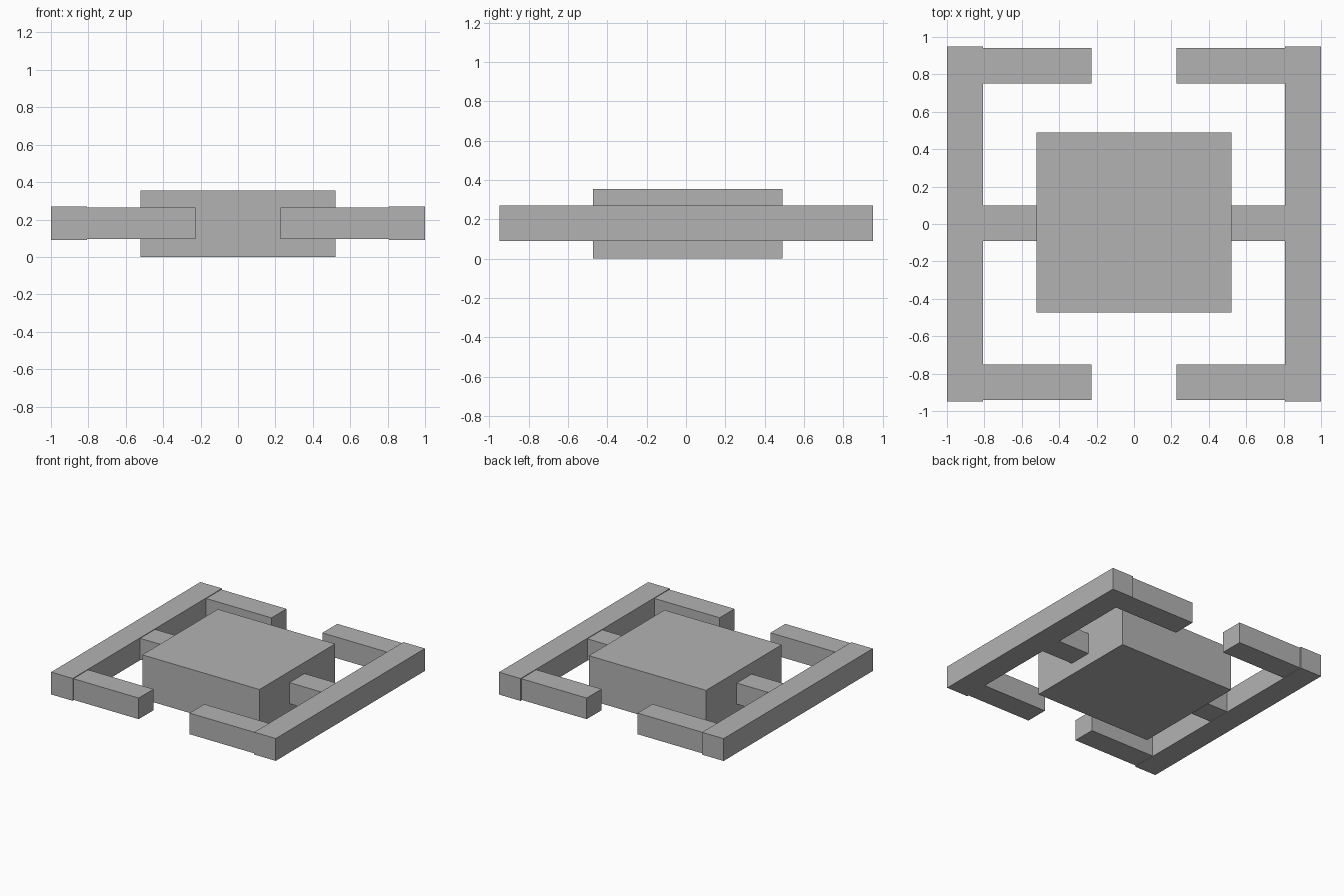
import bpy
from mathutils import Vector

cube = bpy.data.objects.get("Cube")
if cube:
    bpy.data.objects.remove(cube, do_unlink=True)

# Single plain grey for every part
grey = bpy.data.materials.new("plain_grey")
grey.use_nodes = True
grey.diffuse_color = (0.45, 0.45, 0.45, 1)
grey.node_tree.nodes["Principled BSDF"].inputs["Base Color"].default_value = grey.diffuse_color


def box(name, x, y, z):
    """Add a box spanning the given (min, max) range on each axis."""
    low, high = (Vector(corner) for corner in zip(x, y, z))
    bpy.ops.mesh.primitive_cube_add(size=1, location=(low + high) / 2)
    part = bpy.context.object
    part.name = name
    part.scale = high - low
    bpy.ops.object.transform_apply(location=False, rotation=False, scale=True)
    part.data.materials.append(grey)
    return part


# Central block
box("body", (-0.522, 0.522), (-0.472, 0.49), (0, 0.355))

# Bracket on each side: long rail, short link to the body, two inward arms
bar_z = (0.095, 0.265)
for side, sign in (("left", 1), ("right", -1)):
    def span(inner, outer):
        return sorted((sign * inner, sign * outer))

    box(side + "_rail", span(0.808, 1.0), (-0.948, 0.95), (0.09, 0.27))
    box(side + "_link", span(0.522, 0.808), (-0.09, 0.1), bar_z)
    box(side + "_front_arm", span(0.226, 0.808), (-0.94, -0.752), bar_z)
    box(side + "_back_arm", span(0.226, 0.808), (0.75, 0.94), bar_z)
